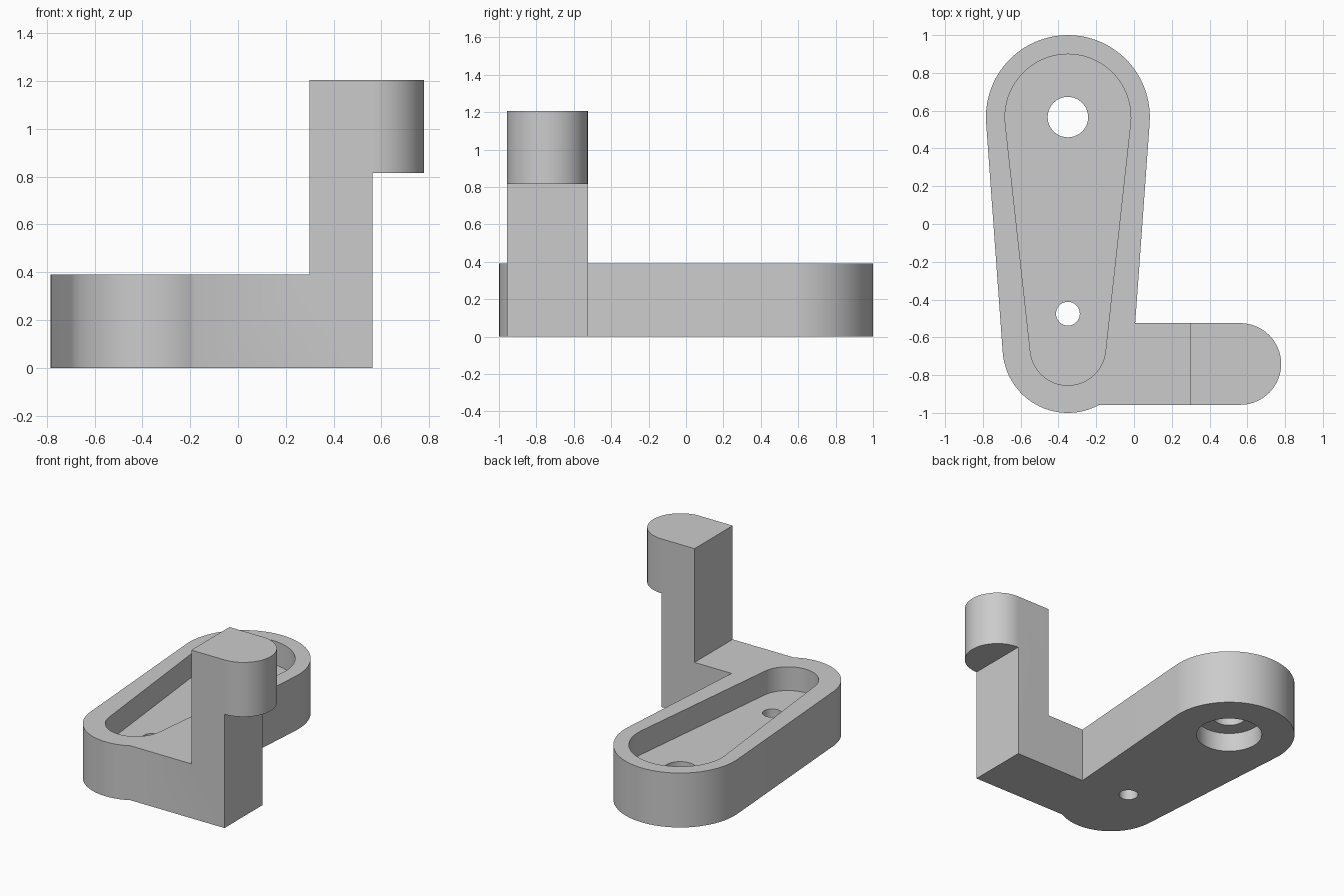
import bpy, bmesh
from math import sin, cos, pi, asin
from mathutils import Vector

cube = bpy.data.objects.get("Cube")
if cube:
    bpy.data.objects.remove(cube, do_unlink=True)

grey = bpy.data.materials.new("plain grey")
grey.use_nodes = True
grey.diffuse_color = (0.6, 0.6, 0.6, 1)
grey.node_tree.nodes["Principled BSDF"].inputs["Base Color"].default_value = (0.6, 0.6, 0.6, 1)


def extrude(name, points, offset):
    """Solid made by sweeping a closed 3D outline along an offset."""
    bm = bmesh.new()
    face = bm.faces.new([bm.verts.new(p) for p in points])
    swept = bmesh.ops.extrude_face_region(bm, geom=[face])
    moved = [v for v in swept["geom"] if isinstance(v, bmesh.types.BMVert)]
    bmesh.ops.translate(bm, verts=moved, vec=Vector(offset))
    bmesh.ops.recalc_face_normals(bm, faces=bm.faces[:])
    mesh = bpy.data.meshes.new(name)
    bm.to_mesh(mesh)
    bm.free()
    mesh.materials.append(grey)
    obj = bpy.data.objects.new(name, mesh)
    bpy.context.collection.objects.link(obj)
    return obj


def arc(x, y, r, start, end, z, n=40):
    steps = [start + (end - start) * i / n for i in range(n + 1)]
    return [(x + r * cos(a), y + r * sin(a), z) for a in steps]


def tapered_slot(name, x, y_back, r_back, y_front, r_front, z0, z1):
    """Two round ends joined by their tangent lines."""
    tilt = asin((r_back - r_front) / (y_back - y_front))
    outline = arc(x, y_back, r_back, -tilt, pi + tilt, z0)
    outline += arc(x, y_front, r_front, pi + tilt, 2 * pi - tilt, z0)
    return extrude(name, outline, (0, 0, z1 - z0))


def disc(name, x, y, r, z0, z1):
    return extrude(name, arc(x, y, r, 0, 2 * pi, z0, 64)[:-1], (0, 0, z1 - z0))


def combine(target, tool, operation):
    mod = target.modifiers.new(tool.name, "BOOLEAN")
    mod.operation, mod.solver, mod.object = operation, "EXACT", tool
    bpy.context.view_layer.objects.active = target
    bpy.ops.object.modifier_apply(modifier=mod.name)
    bpy.data.objects.remove(tool, do_unlink=True)


axis_x, back_y, front_y = -0.35, 0.566, -0.654
height, floor, arm_y, arm_r = 0.39, 0.22, -0.741, 0.216
post_in, post_out, head_z, top_z = 0.30, 0.563, 0.815, 1.205

# Tapered body
body = tapered_slot("bracket_body", axis_x, back_y, 0.434, front_y, 0.346, 0, height)

# Side arm rising into an upright post
profile = [(axis_x, 0), (post_out, 0), (post_out, top_z),
           (post_in, top_z), (post_in, height), (axis_x, height)]
arm = extrude("arm_and_post", [(x, arm_y - arm_r, z) for x, z in profile], (0, 2 * arm_r, 0))

# Round-nosed head on the post
nose = arc(post_out, arm_y, arm_r, -pi / 2, pi / 2, head_z)
nose += [(post_in, arm_y + arm_r, head_z), (post_in, arm_y - arm_r, head_z)]
head = extrude("post_head", nose, (0, 0, top_z - head_z))

combine(arm, head, "UNION")
combine(body, arm, "UNION")

# Pocket, through holes and the counterbore underneath
cutters = [
    tapered_slot("pocket", axis_x, back_y, 0.333, front_y, 0.2, floor, height + 0.1),
    disc("large_hole", axis_x, back_y, 0.107, -0.1, height + 0.1),
    disc("small_hole", axis_x, -0.475, 0.063, -0.1, height + 0.1),
    disc("counterbore", axis_x, back_y, 0.217, -0.1, 0.135),
]
for cutter in cutters:
    combine(body, cutter, "DIFFERENCE")

bpy.ops.object.select_all(action="DESELECT")
body.select_set(True)
bpy.context.view_layer.objects.active = body
bpy.ops.object.shade_smooth_by_angle(angle=pi / 6)
